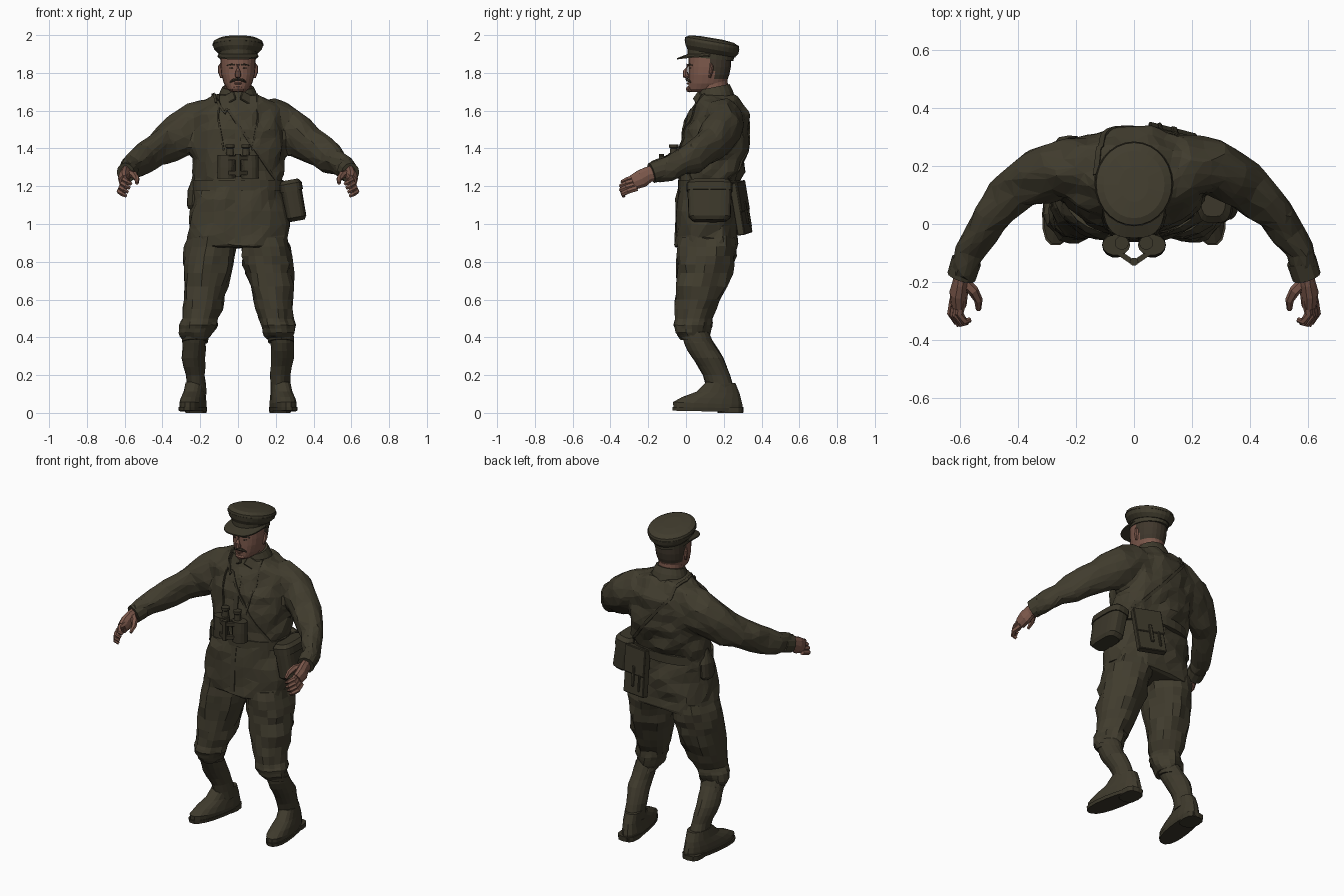
import bpy, bmesh
from math import sin, cos, pi, copysign
from mathutils import Vector, Euler, noise

old = bpy.data.objects.get("Cube")
if old:
    bpy.data.objects.remove(old, do_unlink=True)


def material(name, *rgb):
    m = bpy.data.materials.new(name)
    m.use_nodes = True
    m.diffuse_color = (*rgb, 1)
    m.node_tree.nodes["Principled BSDF"].inputs["Base Color"].default_value = (*rgb, 1)
    return m


cloth = material("olive cloth", .052, .045, .027)
boot_mat = material("olive leather", .050, .043, .026)
web = material("dark webbing", .044, .038, .023)
skin = material("skin", .205, .1, .072)
hair = material("hair", .05, .038, .025)


def finish(name, bm, mat, folds=0.0):
    """Turn a bmesh into a flat-shaded object, with optional cloth folds."""
    bmesh.ops.recalc_face_normals(bm, faces=bm.faces)
    if folds:
        bm.normal_update()
        for v, n in [(v, v.normal.copy()) for v in bm.verts]:
            v.co += n * folds * noise.noise(v.co * 13)
    me = bpy.data.meshes.new(name)
    bm.to_mesh(me)
    bm.free()
    me.materials.append(mat)
    ob = bpy.data.objects.new(name, me)
    bpy.context.collection.objects.link(ob)
    return ob


def skin_rings(name, rings, mat, folds=0.0):
    """Bridge rings of points and close both ends."""
    bm = bmesh.new()
    rows = [[bm.verts.new(p) for p in ring] for ring in rings]
    n = len(rows[0])
    for a, b in zip(rows, rows[1:]):
        for i in range(n):
            bm.faces.new((a[i], a[(i + 1) % n], b[(i + 1) % n], b[i]))
    bm.faces.new(rows[0])
    bm.faces.new(rows[-1])
    return finish(name, bm, mat, folds)


def refine(rows, steps):
    """Add evenly spaced rows between the given ones."""
    rows = [Vector(r) for r in rows]
    out = [a.lerp(b, k / steps) for a, b in zip(rows, rows[1:]) for k in range(steps)]
    return out + [rows[-1]]


def power(v, e):
    return copysign(abs(v) ** e, v)


def loft(name, rows, mat, n=20, steps=1, square=2.0, tilt=0.0, turn=0.0, side=1, folds=0.0):
    """Stack horizontal ovals; each row is x, y, z, half width, half depth."""
    rings = []
    for x, y, z, rx, ry in refine(rows, steps):
        ring = []
        for i in range(n):
            dx = power(cos(2 * pi * i / n), 2 / square) * rx
            dy = power(sin(2 * pi * i / n), 2 / square) * ry
            ring.append((side * (x + dx - turn * dy), y + dy, z + tilt * dy))
        rings.append(ring)
    return skin_rings(name, rings, mat, folds)


def tube(name, rows, mat, n=10, steps=1, side=1, flat=1.0, folds=0.0):
    """Sweep a round section along a path; each row is x, y, z, radius."""
    rows = refine(rows, steps)
    pts = [Vector(r[:3]) for r in rows]
    rings = []
    for i, p in enumerate(pts):
        t = (pts[min(i + 1, len(pts) - 1)] - pts[max(i - 1, 0)]).normalized()
        u = t.cross(Vector((0, 0, 1) if abs(t.z) < .95 else (0, 1, 0))).normalized()
        w = u.cross(t)
        r = rows[i][3]
        ring = [p + u * r * cos(2 * pi * k / n) + w * r * flat * sin(2 * pi * k / n) for k in range(n)]
        rings.append([(side * q.x, q.y, q.z) for q in ring])
    return skin_rings(name, rings, mat, folds)


def box(name, at, size, mat, rot=(0, 0, 0), bevel=0.0):
    bm = bmesh.new()
    bmesh.ops.create_cube(bm, size=1)
    bmesh.ops.scale(bm, vec=size, verts=bm.verts)
    if bevel:
        bmesh.ops.bevel(bm, geom=bm.edges[:], offset=bevel, segments=1, affect='EDGES')
    ob = finish(name, bm, mat)
    ob.location, ob.rotation_euler = at, rot
    return ob


def strap(name, path, width, mat, thick=.007):
    """Lay a flat band on the jacket along a rough path."""
    dg = bpy.context.evaluated_depsgraph_get()
    pts, normals = [], []
    for p in refine(path, 7):
        way = Vector((0, 0, -1)) if p.z > 1.61 else Vector((0, 1 if p.y < .14 else -1, 0))
        hit, co, nor, *_ = bpy.context.scene.ray_cast(dg, p - way, way)
        pts.append(co if hit else p)
        normals.append(nor.copy() if hit else -way)
    rings = []
    for i, (p, nor) in enumerate(zip(pts, normals)):
        t = pts[min(i + 1, len(pts) - 1)] - pts[max(i - 1, 0)]
        u = nor.cross(t).normalized() * width / 2
        lift = nor * thick
        rings.append([p + o for o in (u - lift, u + lift, lift - u, -u - lift)])
    return skin_rings(name, rings, mat)


# Jacket body and sleeves, fused into one faceted garment
jacket = loft("jacket", [(0, .11, .875, .27, .174), (0, .11, 1.0, .264, .169), (0, .115, 1.13, .247, .163),
                         (0, .12, 1.2, .232, .155), (0, .135, 1.28, .24, .169), (0, .15, 1.4, .249, .183),
                         (0, .162, 1.5, .25, .176), (0, .172, 1.58, .235, .156), (0, .172, 1.64, .188, .128),
                         (0, .16, 1.685, .12, .1)], cloth, n=28, steps=2, square=2.3, folds=.03)
parts = [jacket]
for s in (1, -1):
    parts.append(tube("sleeve", [(.08, .175, 1.54, .09), (.17, .195, 1.535, .108), (.265, .195, 1.5, .103),
                                 (.385, .135, 1.425, .083), (.49, .03, 1.352, .066), (.565, -.09, 1.3, .052),
                                 (.592, -.17, 1.275, .046)], cloth, n=14, steps=2, side=s, flat=1.2, folds=.024))
with bpy.context.temp_override(active_object=jacket, selected_editable_objects=parts):
    bpy.ops.object.join()
mod = jacket.modifiers.new("fuse", 'REMESH')
mod.mode, mod.voxel_size = 'VOXEL', .015
mod = jacket.modifiers.new("soften", 'SMOOTH')
mod.iterations = 3
jacket.modifiers.new("facets", 'DECIMATE').ratio = .07
loft("collar", [(0, .155, 1.64, .118, .108), (0, .155, 1.69, .1, .092), (0, .15, 1.725, .084, .08)],
     cloth, tilt=.2)

# Cuffs and half-closed hands
for s, word in ((1, "left"), (-1, "right")):
    tube(word + "_cuff", [(.576, -.125, 1.288, .052), (.594, -.182, 1.27, .05)], cloth, n=12, side=s, flat=1.1)
    tube(word + "_hand", [(.592, -.16, 1.272, .028), (.596, -.2, 1.262, .028), (.603, -.235, 1.24, .032),
                          (.603, -.28, 1.22, .027)], skin, side=s, flat=1.55)
    for i in range(4):
        x, z, out = .592 + .009 * i, 1.252 - .021 * i, .008 * (i in (1, 2))
        tube(word + "_finger", [(x, -.26, z, .016), (x + .009, -.308 - out, z - .016, .015),
                                (x - .008, -.335 - out, z - .03, .013), (x - .028, -.33 - out, z - .042, .009)],
             skin, n=6, side=s)
    tube(word + "_thumb", [(.585, -.2, 1.27, .02), (.553, -.23, 1.262, .019), (.535, -.262, 1.24, .015),
                           (.535, -.295, 1.215, .009)], skin, n=6, side=s)

# Jacket trim and straps
for s in (1, -1):
    strap("binocular_strap", [(s * .1, .1, 1.655), (s * .105, .05, 1.56), (s * .075, 0, 1.39)], .009, web)
    box("collar_flap", (s * .043, .064, 1.668), (.065, .012, .055), cloth, (-.45, s * .5, s * .35), .004)
strap("front_seam", [(0, 0, 1.6), (0, 0, .9)], .03, cloth, .003)
strap("shoulder_strap_front", [(-.13, .17, 1.66), (-.115, .08, 1.64), (-.05, 0, 1.6), (.2, 0, 1.23)], .014, web)
strap("shoulder_strap_back", [(-.13, .17, 1.66), (-.12, .26, 1.62), (-.07, .3, 1.56), (.2, .3, 1.24)], .018, web)
loft("belt", [(0, .122, 1.178, .242, .164), (0, .123, 1.232, .242, .165)], cloth, n=28, square=2.3)

# Breeches, boots and soles
for s, word in ((1, "left"), (-1, "right")):
    loft(word + "_breeches", [(.135, .11, .93, .13, .15), (.154, .105, .83, .136, .155),
                              (.166, .095, .74, .128, .147), (.184, .065, .6, .108, .122),
                              (.2, .038, .5, .092, .096), (.208, .03, .465, .1, .1),
                              (.218, .032, .425, .086, .088), (.222, .045, .395, .07, .074)],
         cloth, n=18, steps=2, side=s, folds=.026)
    loft(word + "_boot_shaft", [(.226, .045, .43, .066, .072), (.232, .07, .37, .063, .078),
                                (.236, .113, .29, .06, .08), (.226, .163, .2, .052, .07),
                                (.22, .19, .1, .052, .072)], boot_mat, n=16, steps=2, side=s, folds=.01)
    loft(word + "_boot_top_band", [(.228, .06, .375, .069, .083), (.226, .05, .405, .071, .08)],
         boot_mat, n=16, side=s, tilt=-.2)
    loft(word + "_boot_foot", [(.238, .115, .02, .062, .184), (.238, .115, .05, .064, .186),
                               (.236, .136, .078, .06, .158), (.23, .17, .108, .054, .115),
                               (.224, .185, .16, .051, .078)],
         boot_mat, n=18, square=2.3, side=s, turn=.16, tilt=-.04)
    loft(word + "_sole", [(.24, .115, .008, .064, .188), (.24, .115, .028, .067, .19)], web,
         n=18, square=2.4, side=s, turn=.16, tilt=-.02)
    loft(word + "_heel", [(.222, .235, 0, .056, .068), (.222, .235, .03, .058, .07)], web, n=12, square=3, side=s)

# Head, with hair on the back faces
loft("neck", [(0, .155, 1.64, .074, .074), (0, .142, 1.76, .07, .078)], skin)
head = loft("head", [(0, .085, 1.698, .035, .062), (0, .1, 1.715, .058, .088), (0, .113, 1.745, .075, .1),
                     (0, .121, 1.79, .088, .108), (0, .125, 1.83, .092, .112), (0, .128, 1.92, .094, .114)],
            skin, n=24, steps=2, square=2.2)
head.data.materials.append(hair)
for f in head.data.polygons:
    f.material_index = int(f.center.y > .14 and f.center.z > 1.76)
tube("nose", [(0, .012, 1.845, .009), (0, -.004, 1.808, .013), (0, -.002, 1.786, .017), (0, .014, 1.778, .012)], skin, n=8)
tube("chin", [(-.025, .026, 1.714, .012), (0, .016, 1.714, .017), (.025, .026, 1.714, .012)], skin, n=8)
tube("lower_lip", [(-.022, .02, 1.744, .004), (0, .01, 1.744, .007), (.022, .02, 1.744, .004)], skin, n=6)
for s in (1, -1):
    tube("moustache", [(0, .004, 1.766, .008), (.022, .009, 1.763, .009), (.043, .026, 1.75, .003)], hair, n=6, side=s)
    tube("eyebrow", [(.016, .013, 1.842, .004), (.036, .016, 1.845, .005), (.06, .034, 1.84, .003)], hair, n=6, side=s)
    tube("eye", [(.024, .017, 1.825, .002), (.036, .019, 1.826, .004), (.048, .026, 1.825, .002)], hair, n=6, side=s)
    tube("ear", [(.084, .125, 1.775, .01), (.088, .132, 1.805, .018), (.089, .137, 1.835, .017),
                 (.086, .132, 1.85, .01)], skin, n=8, side=s, flat=.6)

# Peaked cap
loft("cap_band", [(0, .13, 1.875, .099, .122), (0, .132, 1.935, .104, .125)], cloth, n=24, tilt=-.1)
loft("cap_crown", [(0, .134, 1.903, .104, .126), (0, .137, 1.925, .126, .14), (0, .138, 1.948, .134, .144),
                   (0, .138, 1.966, .13, .142), (0, .136, 1.979, .105, .116), (0, .136, 1.985, .05, .06)],
     cloth, n=28, tilt=-.17)
loft("cap_piping", [(0, .138, 1.947, .136, .146), (0, .138, 1.952, .136, .146)], web, n=28, tilt=-.17)
rings = []
for i in range(17):
    x, d = cos(pi * i / 16), sin(pi * i / 16)
    wide, deep = power(x, .7) * .108, .12 - power(d, .6) * .168
    rings.append([(x * .1, .13 - d * .115, 1.902), (wide, deep, 1.892 - .014 * d),
                  (wide, deep, 1.885 - .014 * d), (x * .1, .13 - d * .115, 1.89)])
skin_rings("cap_peak", rings, web)

# Binoculars on the chest
for s in (1, -1):
    loft("binocular_barrel", [(.064, -.072, 1.24, .046, .044), (.064, -.072, 1.3, .045, .042),
                              (.061, -.072, 1.365, .048, .036)], web, n=14, side=s)
    loft("binocular_eyepiece", [(.042, -.065, 1.36, .022, .022), (.042, -.065, 1.4, .018, .018),
                                (.042, -.065, 1.405, .024, .024), (.042, -.065, 1.42, .024, .024)], web, n=12, side=s)
    for z in (1.27, 1.35):
        box("binocular_bridge", (s * .03, -.114, z), (.07, .018, .022), web, (0, 0, s * .6))
loft("binocular_hinge", [(0, -.13, 1.25, .015, .014), (0, -.13, 1.37, .015, .014)], web, n=10)

# Haversack on the left hip, leaning out at the bottom
sack = loft("haversack", [(0, 0, -.1, .042, .09), (0, 0, -.08, .054, .112), (0, 0, .09, .056, .118)],
            web, n=20, square=3.5)
lid = loft("haversack_lid", [(0, 0, .06, .062, .122), (0, 0, .1, .062, .122), (0, 0, .12, .045, .1)],
           web, n=20, square=3.5)
for ob in (sack, lid):
    ob.location, ob.rotation_euler = (.294, .125, 1.115), (0, -.18, 0)

# Map case behind the left hip
lean = Euler((.15, .08, -.25))
for name, off, size in (("map_case", (0, 0, 0), (.17, .04, .28)), ("map_case_flap", (0, .02, .06), (.175, .012, .16)),
                        ("map_case_tab", (0, .027, -.03), (.022, .01, .12)),
                        ("map_case_pencil", (-.05, .024, -.06), (.014, .012, .1))):
    place = Vector((.135, .29, 1.085)) + lean.to_matrix() @ Vector(off)
    box(name, place, size, web, lean, .004)

# Water bottle on the right hip
loft("water_bottle", [(-.235, .13, 1.08, .028, .045), (-.235, .13, 1.1, .036, .06), (-.23, .13, 1.18, .036, .06),
                      (-.225, .13, 1.23, .022, .03), (-.225, .13, 1.26, .015, .016)], web, n=14)
